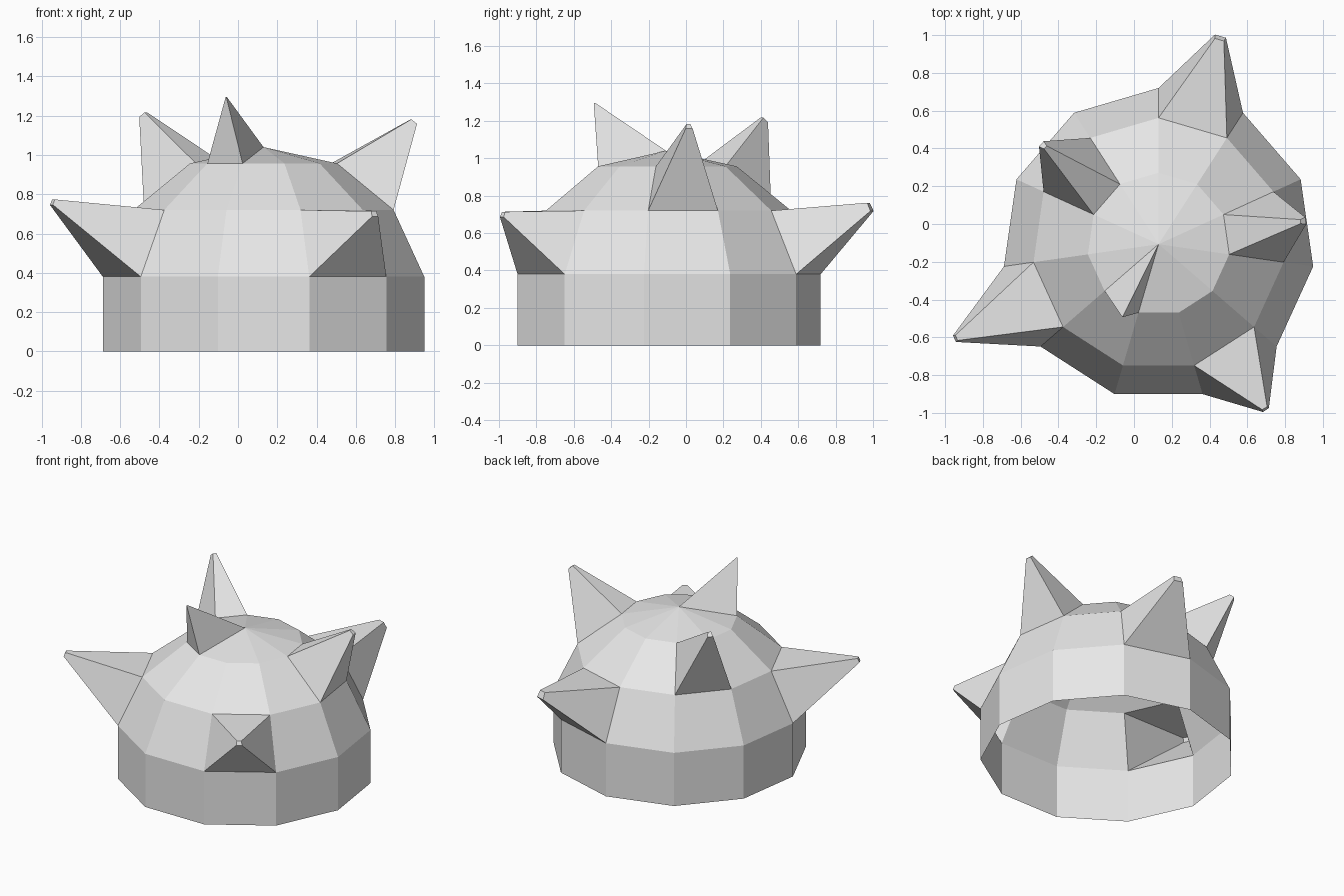
import bpy, bmesh
from math import sin, cos, tau
from mathutils import Vector

cube = bpy.data.objects.get("Cube")
if cube:
    bpy.data.objects.remove(cube)

SIDES = 11
CX, CY = 0.13, -0.107

# Dome profile from open rim upwards: (radius, height)
profile = [(0.827, 0), (0.827, 0.38), (0.669, 0.72), (0.378, 0.957)]

# Spikes pulled out of shell faces: (band, side) -> (tip centre, tip scale)
spikes = {
    (1, 3): ((-0.945, -0.605, 0.76), 0.08),
    (1, 6): ((0.695, -0.98, 0.70), 0.08),
    (1, 10): ((0.455, 0.985, 0.74), 0.13),
    (2, 8): ((0.895, 0.015, 1.17), 0.10),
    (2, 1): ((-0.48, 0.415, 1.205), 0.10),
    (3, 4): ((-0.06, -0.49, 1.295), 0.02),
}

bm = bmesh.new()


def ring(radius, z):
    angles = [tau / 4 + tau * i / SIDES for i in range(SIDES)]
    return [bm.verts.new((CX + radius * cos(a), CY + radius * sin(a), z)) for a in angles]


def spike(corners, tip, scale):
    """Replace a shell face by a hollow spike with a tiny blunt tip."""
    centre = sum((v.co for v in corners), Vector()) / len(corners)
    ends = [bm.verts.new(Vector(tip) + (v.co - centre) * scale) for v in corners]
    n = len(corners)
    for i in range(n):
        j = (i + 1) % n
        bm.faces.new((corners[i], corners[j], ends[j], ends[i]))
    bm.faces.new(ends)


# Shell bands, closed by a fan at the crown
rings = [ring(r, z) for r, z in profile]
apex = bm.verts.new((CX, CY, 1.04))
for band, low in enumerate(rings):
    for i in range(SIDES):
        j = (i + 1) % SIDES
        if band + 1 < len(rings):
            high = rings[band + 1]
            corners = [low[i], low[j], high[j], high[i]]
        else:
            corners = [low[i], low[j], apex]
        if (band, i) in spikes:
            spike(corners, *spikes[band, i])
        else:
            bm.faces.new(corners)

mesh = bpy.data.meshes.new("spiked_shell")
bm.to_mesh(mesh)
bm.free()
shell = bpy.data.objects.new("spiked_shell", mesh)
bpy.context.collection.objects.link(shell)

# Single pale grey colour
grey = bpy.data.materials.new("pale_grey")
grey.use_nodes = True
colour = (0.8, 0.8, 0.8, 1)
grey.diffuse_color = colour
grey.node_tree.nodes["Principled BSDF"].inputs["Base Color"].default_value = colour
mesh.materials.append(grey)
